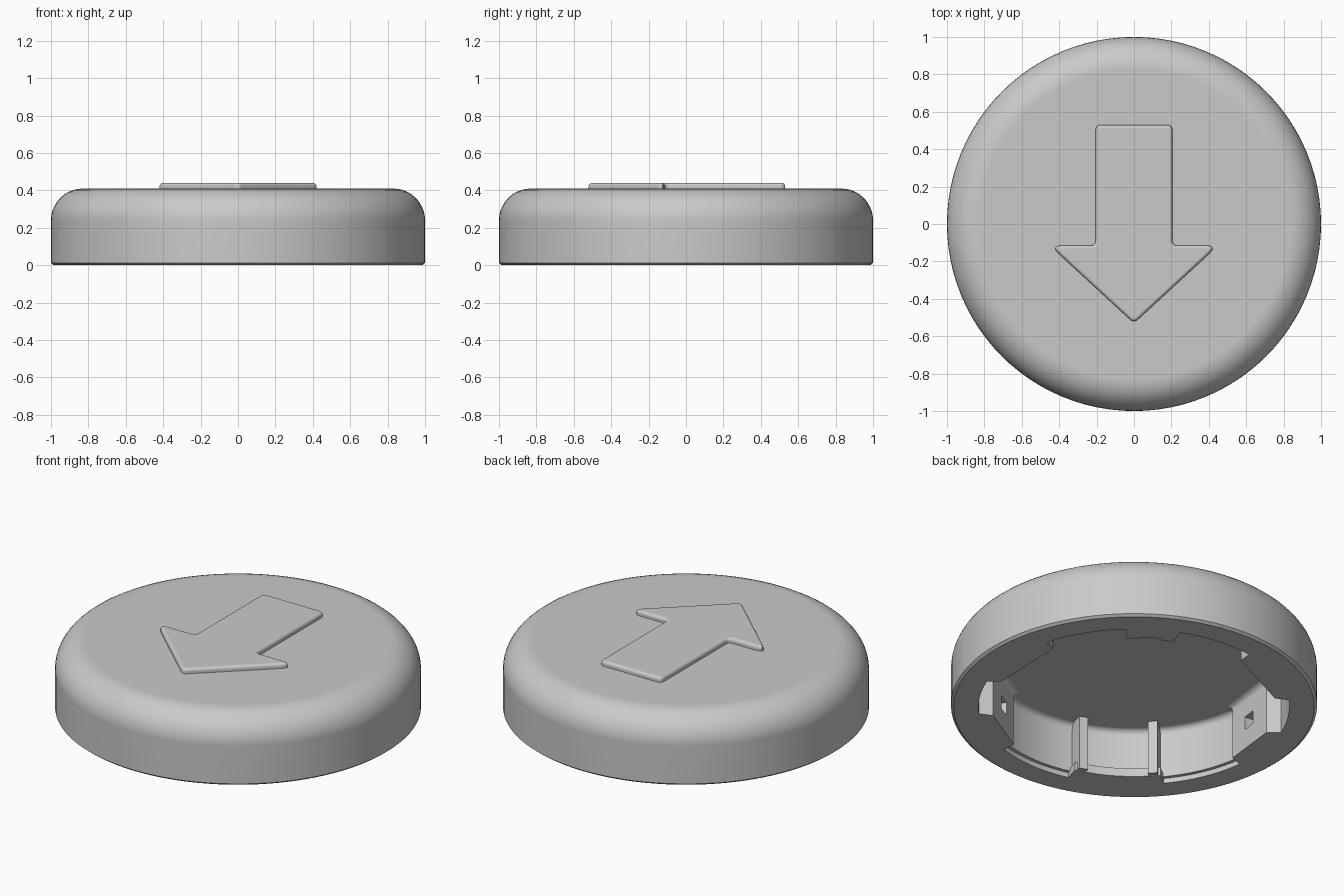
import bpy, bmesh, math
from mathutils import Matrix

if "Cube" in bpy.data.objects:
    bpy.data.objects.remove(bpy.data.objects["Cube"], do_unlink=True)

grey = bpy.data.materials.new("light grey plastic")
grey.use_nodes = True
colour = (0.59, 0.59, 0.59, 1)
grey.diffuse_color = colour
grey.node_tree.nodes["Principled BSDF"].inputs["Base Color"].default_value = colour

CEILING = 0.33
TURN = math.radians(237)      # direction of the wide catch on the underside


def finish(bm, name):
    bmesh.ops.recalc_face_normals(bm, faces=bm.faces)
    mesh = bpy.data.meshes.new(name)
    bm.to_mesh(mesh)
    bm.free()
    obj = bpy.data.objects.new(name, mesh)
    bpy.context.collection.objects.link(obj)
    mesh.materials.append(grey)
    return obj


def prism_mesh(outline, z0, z1):
    bm = bmesh.new()
    face = bm.faces.new([bm.verts.new((x, y, z0)) for x, y in outline])
    new = bmesh.ops.extrude_face_region(bm, geom=[face])["geom"]
    bmesh.ops.translate(bm, vec=(0, 0, z1 - z0),
                        verts=[v for v in new if isinstance(v, bmesh.types.BMVert)])
    return bm


def prism(name, outline, z0, z1):
    return finish(prism_mesh(outline, z0, z1), name)


def round_rim(bm, height, offset):
    rim = [e for e in bm.edges if min(v.co.z for v in e.verts) > height - 0.001]
    bmesh.ops.bevel(bm, geom=rim, offset=offset, segments=4, profile=0.5,
                    affect='EDGES')


def activate(obj):
    bpy.ops.object.select_all(action='DESELECT')
    obj.select_set(True)
    bpy.context.view_layer.objects.active = obj


def smooth(obj):
    activate(obj)
    bpy.ops.object.shade_smooth_by_angle(angle=math.radians(35))
    obj.modifiers.new("flat tops", 'WEIGHTED_NORMAL').keep_sharp = True


def arc(radius, start, end, steps):
    angles = [TURN + math.radians(start + (end - start) * i / steps)
              for i in range(steps + 1)]
    return [(radius * math.cos(a), radius * math.sin(a)) for a in angles]


def cut(target, cutter):
    mod = target.modifiers.new("cut", 'BOOLEAN')
    mod.operation, mod.solver, mod.object = 'DIFFERENCE', 'EXACT', cutter
    activate(target)
    bpy.ops.object.modifier_apply(modifier=mod.name)
    bpy.data.objects.remove(cutter, do_unlink=True)


# Domed cap, turned from a profile with a rounded shoulder
R = 0.17
profile = [(0, 0), (0.985, 0), (1, 0.012)]
profile += [(1 - R + R * math.cos(a), 0.41 - R + R * math.sin(a))
            for a in (math.pi / 2 * i / 10 for i in range(11))]
profile.append((0, 0.41))
bm = bmesh.new()
verts = [bm.verts.new((r, 0, z)) for r, z in profile]
edges = [bm.edges.new(pair) for pair in zip(verts, verts[1:])]
bmesh.ops.spin(bm, geom=verts + edges, axis=(0, 0, 1), cent=(0, 0, 0),
               angle=math.tau, steps=96)
bmesh.ops.remove_doubles(bm, verts=bm.verts, dist=0.0005)
cap = finish(bm, "cap")

# Hollow underside: (middle, half width) of the two wide arcs,
# joined by straight clip walls and clip pockets
WIDE_ARCS = ((0, 50), (180, 41))
hollow = []
for middle, span in WIDE_ARCS:
    hollow += arc(0.83, middle - span, middle + span, 24)
    hollow += arc(0.775, middle + span + 1, middle + 76, 1)
    hollow += arc(0.85, middle + 78, middle + 102, 8)
    hollow += arc(0.775, middle + 104, middle + 88 + span, 1)
bm = prism_mesh(hollow, -0.1, CEILING)
round_rim(bm, CEILING, 0.035)
cut(cap, finish(bm, "hollow_cutter"))

# Shallow step around the mouth of the wide arcs
for middle, span in WIDE_ARCS:
    step = arc(0.85, middle - span, middle + span, 24) + arc(0.72, middle + span, middle - span, 24)
    cut(cap, prism("step_cutter", step, -0.1, 0.03))

# Square sockets in the straight clip walls
for middle in (63, 120, 240, 297):
    bm = bmesh.new()
    bmesh.ops.create_cube(bm, size=1, matrix=Matrix.Rotation(
        TURN + math.radians(middle), 4, 'Z') @ Matrix.Translation((0.78, 0, 0.16))
        @ Matrix.Diagonal((0.14, 0.08, 0.08, 1)))
    cut(cap, finish(bm, "socket_cutter"))
smooth(cap)

# Catches on opposite sides, each a low lip with a rib near both ends
for side, middle, span in (("wide", 0, 18), ("narrow", 180, 10)):
    lip = arc(0.76, middle - span, middle + span, 8) + arc(0.852, middle + span, middle - span, 8)
    prism(side + "_catch_lip", lip, 0, 0.05)
    for end, sign in (("start", -1), ("finish", 1)):
        centre = middle + sign * (span - 3)
        rib = arc(0.735, centre - 2, centre + 2, 2) + arc(0.84, centre + 2, centre - 2, 2)
        prism(side + "_" + end + "_rib", rib, 0.004, CEILING + 0.01)

# Raised arrow on the top, with rounded corners and a softened upper edge
half_arrow = [(0.205, 0.53), (0.205, -0.115), (0.45, -0.115)]
outline = half_arrow + [(0, -0.53)] + [(-x, y) for x, y in reversed(half_arrow)]
bm = prism_mesh(outline, 0.36, 0.44)
for is_barb, offset in ((True, 0.06), (False, 0.025)):
    corners = [e for e in bm.edges
               if abs(e.verts[0].co.z - e.verts[1].co.z) > 0.01
               and (abs(e.verts[0].co.x) > 0.35) == is_barb]
    bmesh.ops.bevel(bm, geom=corners, offset=offset, segments=4, profile=0.5,
                    affect='EDGES')
round_rim(bm, 0.44, 0.018)
smooth(finish(bm, "arrow"))
